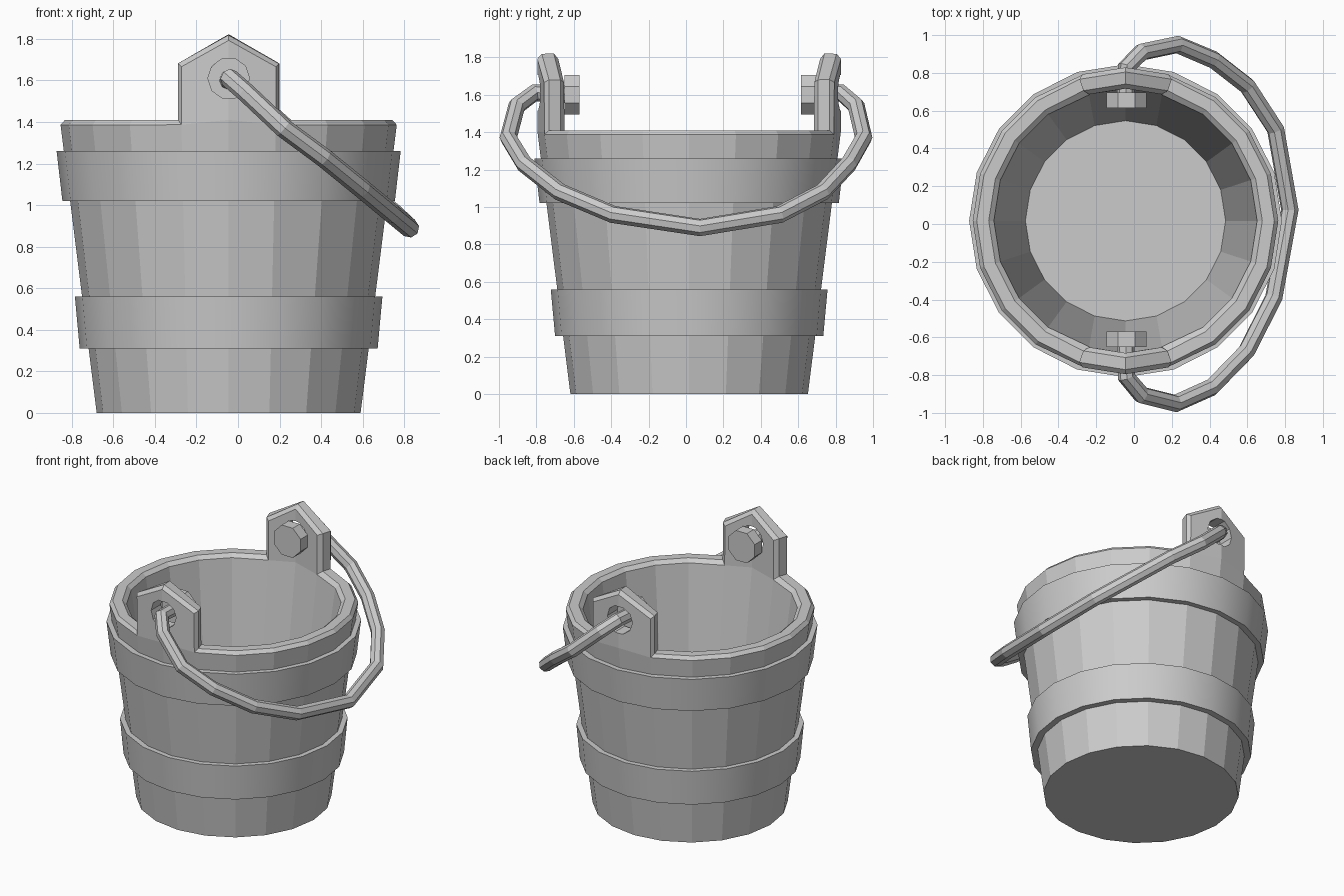
import bpy, bmesh, math
from mathutils import Matrix

if "Cube" in bpy.data.objects:
    bpy.data.objects.remove(bpy.data.objects["Cube"])

CX, CY, SIDES = -0.045, 0.017, 20


def finish(bm, name):
    bmesh.ops.recalc_face_normals(bm, faces=bm.faces[:])
    me = bpy.data.meshes.new(name)
    bm.to_mesh(me)
    bm.free()
    ob = bpy.data.objects.new(name, me)
    bpy.context.collection.objects.link(ob)
    return ob


def lathe(profile, closed):
    """Ring of quads around the bucket axis; open profiles get end caps."""
    bm = bmesh.new()
    rings = []
    for r, z in profile:
        rings.append([bm.verts.new((CX + r * math.cos(2 * math.pi * i / SIDES),
                                    CY + r * math.sin(2 * math.pi * i / SIDES), z))
                      for i in range(SIDES)])
    pairs = list(zip(rings, rings[1:]))
    if closed:
        pairs.append((rings[-1], rings[0]))
    for a, b in pairs:
        for i in range(SIDES):
            j = (i + 1) % SIDES
            bm.faces.new((a[i], a[j], b[j], b[i]))
    if not closed:
        bm.faces.new(rings[0])
        bm.faces.new(rings[-1])
    bmesh.ops.recalc_face_normals(bm, faces=bm.faces[:])
    return bm


def activate(ob):
    bpy.ops.object.select_all(action='DESELECT')
    ob.select_set(True)
    bpy.context.view_layer.objects.active = ob


def cylinder_y(name, sides, radius, y, depth, z, x=CX):
    bm = bmesh.new()
    m = (Matrix.Translation((x, y, z)) @ Matrix.Rotation(math.pi / 2, 4, 'X')
         @ Matrix.Rotation(math.pi / sides, 4, 'Z'))
    bmesh.ops.create_cone(bm, cap_ends=True, segments=sides, radius1=radius,
                          radius2=radius, depth=depth, matrix=m)
    return finish(bm, name)


def radius(v):
    return math.hypot(v.co.x - CX, v.co.y - CY)


# bucket body: tapered wall and floor
bm = lathe([(0.635, 0), (0.812, 1.41), (0.70, 1.41), (0.53, 0.1)], False)

# two pointed tabs raised from the rim at front and back
bm.normal_update()
for s in (1, -1):
    faces = [f for f in bm.faces if abs(f.normal.z) > 0.9
             and abs(f.calc_center_median().z - 1.41) < 0.01
             and s * (f.calc_center_median().y - CY) > 0.7]
    res = bmesh.ops.extrude_face_region(bm, geom=faces)
    top = [g for g in res['geom'] if isinstance(g, bmesh.types.BMVert)]
    old = [f for f in faces if f.is_valid]
    if old:
        bmesh.ops.delete(bm, geom=old, context='FACES')
    for v in top:
        v.co.z = 1.82 if abs(v.co.x - CX) < 0.02 else 1.68
    bm.normal_update()
bmesh.ops.recalc_face_normals(bm, faces=bm.faces[:])
bm.normal_update()

# chamfer the outlines of the rim and tabs
edges = [e for e in bm.edges if len(e.link_faces) == 2
         and min(v.co.z for v in e.verts) > 1.3
         and abs(radius(e.verts[0]) - radius(e.verts[1])) < 0.05
         and e.calc_face_angle_signed() > math.radians(40)]
bmesh.ops.bevel(bm, geom=edges, offset=0.024, offset_type='OFFSET', segments=1,
                profile=0.5, affect='EDGES', clamp_overlap=True)
bucket = finish(bm, "bucket_body")

# handle holes through both tabs
cutter = cylinder_y("hole_cutter", 10, 0.1, 0, 3, 1.61)
cutter.hide_render = True
mod = bucket.modifiers.new("holes", 'BOOLEAN')
mod.operation, mod.solver, mod.object = 'DIFFERENCE', 'EXACT', cutter
activate(bucket)
bpy.ops.object.modifier_apply(modifier=mod.name)
bpy.data.objects.remove(cutter)

# hoops
for name, z0, z1, r0, r1 in (("lower_hoop", 0.31, 0.56, 0.717, 0.74),
                             ("upper_hoop", 1.02, 1.26, 0.80, 0.828)):
    hoop = finish(lathe([(r0, z0), (r1, z1), (r1 - 0.06, z1), (r0 - 0.06, z0)], True), name)
    activate(hoop)
    bpy.ops.object.shade_smooth_by_angle(angle=math.radians(30))

# swinging handle, hanging to the right
path = [(-0.045, -0.60, 1.60), (-0.04, -0.81, 1.61), (0.04, -0.905, 1.54),
        (0.22, -0.95, 1.37), (0.41, -0.865, 1.23), (0.595, -0.675, 1.08),
        (0.74, -0.39, 0.96), (0.825, 0.075, 0.89), (0.75, 0.50, 0.96),
        (0.60, 0.73, 1.08), (0.42, 0.87, 1.23), (0.23, 0.95, 1.37),
        (0.04, 0.91, 1.54), (-0.04, 0.83, 1.61), (-0.045, 0.64, 1.60)]
cu = bpy.data.curves.new("handle", 'CURVE')
cu.dimensions = '3D'
cu.bevel_depth, cu.bevel_resolution, cu.use_fill_caps = 0.047, 2, True
sp = cu.splines.new('POLY')
sp.points.add(len(path) - 1)
for p, co in zip(sp.points, path):
    p.co = (*co, 1)
sp.use_smooth = False
handle = bpy.data.objects.new("handle", cu)
bpy.context.collection.objects.link(handle)
activate(handle)
bpy.ops.object.convert(target='MESH')

# end knobs that keep the handle in the tabs
for name, y in (("front_knob", -0.61), ("back_knob", 0.655)):
    cylinder_y(name, 8, 0.115, y, 0.08, 1.60, -0.04)
